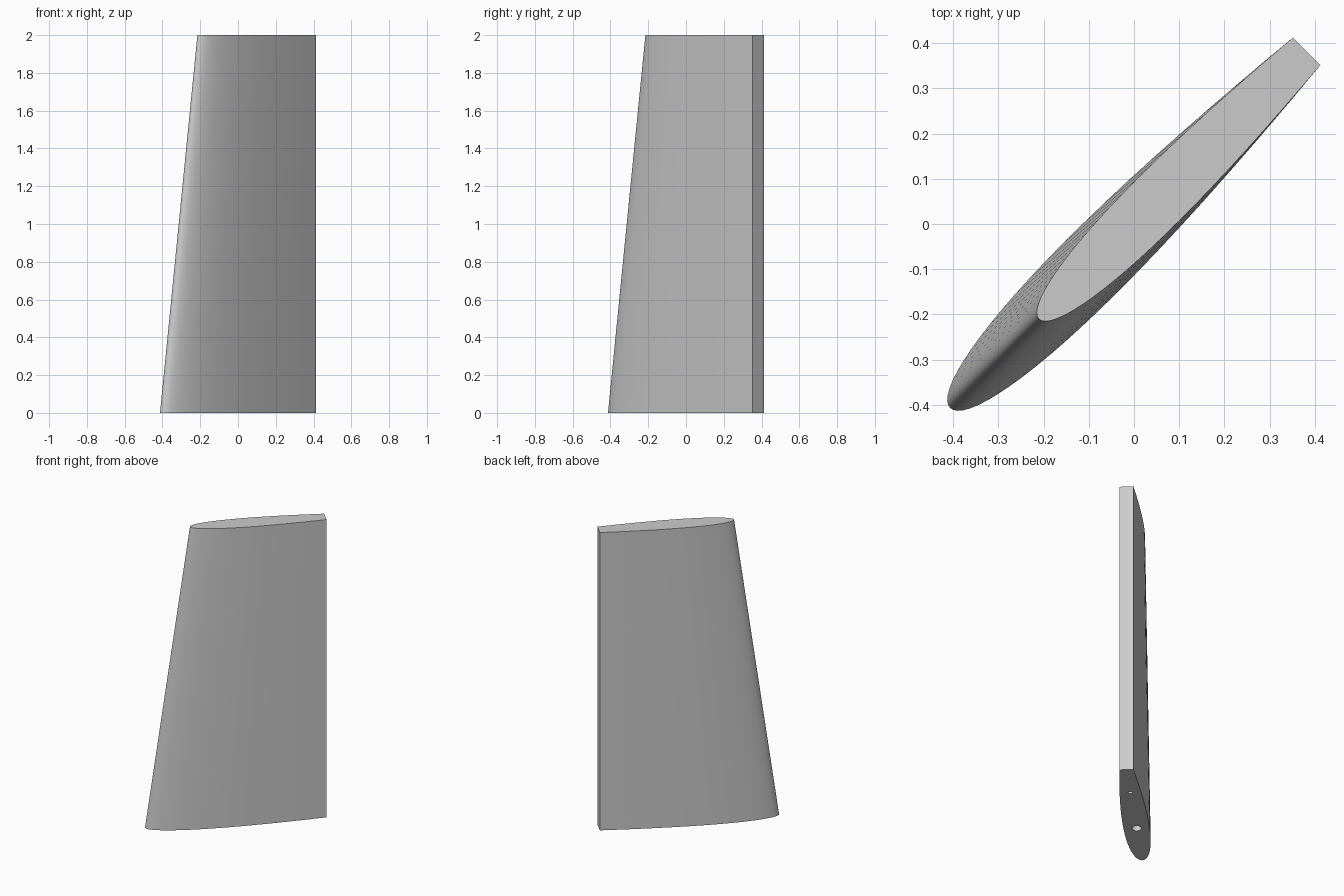
import bpy, bmesh, math
from mathutils import Vector

old = bpy.data.objects.get("Cube")
if old:
    bpy.data.objects.remove(old, do_unlink=True)

HEIGHT = 2.0
TRAIL = 0.54          # chord position of the cut trailing edge
TRAIL_HALF = 0.043    # half width of the trailing edge
STEPS = 24
DIAG = math.sqrt(0.5)

grey = bpy.data.materials.new("grey")
grey.use_nodes = True
grey.diffuse_color = (0.6, 0.6, 0.6, 1)
grey.node_tree.nodes["Principled BSDF"].inputs["Base Color"].default_value = (0.6, 0.6, 0.6, 1)


def place(s, t, z):
    """Chord and thickness coordinates to the diagonal blade frame."""
    return Vector(((s - t) * DIAG, (s + t) * DIAG, z))


def foil(u):
    """Relative half thickness of a symmetric foil."""
    return 0.2969 * math.sqrt(u) - 0.126 * u - 0.3516 * u**2 + 0.2843 * u**3 - 0.1036 * u**4


def section(nose, full_chord, z):
    """Foil outline cut off square at the trailing edge."""
    length = TRAIL - nose
    scale = TRAIL_HALF / foil(length / full_chord)
    half = []
    for i in range(STEPS + 1):
        x = length * (i / STEPS) ** 2
        half.append((nose + x, scale * foil(x / full_chord)))
    upper = [place(s, t, z) for s, t in reversed(half)]
    lower = [place(s, -t, z) for s, t in half[1:]]
    return upper + lower


# Tapered blade lofted between the root and tip sections
bm = bmesh.new()
root = [bm.verts.new(p) for p in section(-0.575, 1.5, 0)]
tip = [bm.verts.new(p) for p in section(-0.297, 1.25, HEIGHT)]
count = len(root)
for i in range(count):
    j = (i + 1) % count
    bm.faces.new((root[i], root[j], tip[j], tip[i]))
bm.faces.new(root)
bm.faces.new(tip)
bmesh.ops.recalc_face_normals(bm, faces=bm.faces)
mesh = bpy.data.meshes.new("blade")
bm.to_mesh(mesh)
bm.free()
mesh.materials.append(grey)
blade = bpy.data.objects.new("blade", mesh)
bpy.context.collection.objects.link(blade)

# Shaft and pin sockets bored into the root
cutters = []
for name, s, radius in (("shaft_socket", -0.183, 0.03), ("pin_socket", 0.258, 0.015)):
    bpy.ops.mesh.primitive_cylinder_add(vertices=32, radius=radius, depth=0.4, location=place(s, 0, 0))
    cutter = bpy.context.object
    cutter.name = name + "_cutter"
    cutter.hide_render = True
    cutter.data.materials.append(grey)
    cutters.append(cutter)
    mod = blade.modifiers.new(name, "BOOLEAN")
    mod.operation = "DIFFERENCE"
    mod.solver = "EXACT"
    mod.object = cutter

bpy.ops.object.select_all(action="DESELECT")
blade.select_set(True)
bpy.context.view_layer.objects.active = blade
for mod in list(blade.modifiers):
    bpy.ops.object.modifier_apply(modifier=mod.name)
for cutter in cutters:
    bpy.data.objects.remove(cutter, do_unlink=True)
bpy.ops.object.shade_smooth_by_angle(angle=math.radians(30))
